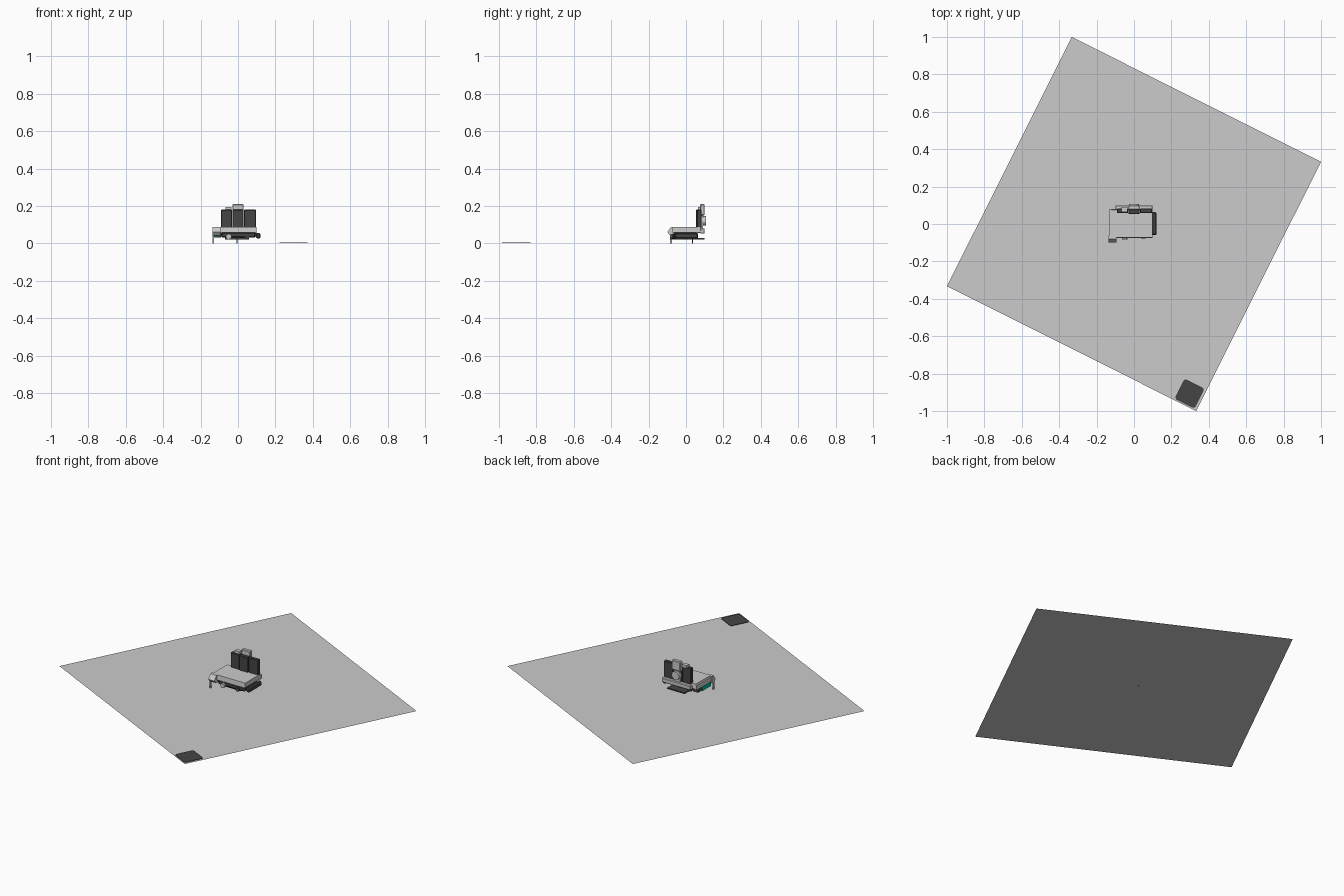
import bpy, bmesh, math

if "Cube" in bpy.data.objects:
    bpy.data.objects.remove(bpy.data.objects["Cube"])

def material(name, c):
    m = bpy.data.materials.new(name)
    m.diffuse_color = (*c, 1)
    m.use_nodes = True
    m.node_tree.nodes["Principled BSDF"].inputs["Base Color"].default_value = m.diffuse_color
    return m

DARK = material("dark_grey", (0.06, 0.06, 0.06))
TEAL = material("teal", (0.0, 0.5, 0.36))

def finish(name, bm, mat=None, bevel=0):
    bmesh.ops.recalc_face_normals(bm, faces=bm.faces)
    me = bpy.data.meshes.new(name)
    bm.to_mesh(me)
    bm.free()
    o = bpy.data.objects.new(name, me)
    bpy.context.collection.objects.link(o)
    if mat:
        me.materials.append(mat)
    if bevel:
        b = o.modifiers.new("bevel", 'BEVEL')
        b.width = bevel
        b.segments = 1
    return o

def box(name, x, y, z, mat=None, bevel=0):
    bm = bmesh.new()
    bmesh.ops.create_cube(bm, size=1)
    for v in bm.verts:
        for i, (a, b) in enumerate((x, y, z)):
            v.co[i] = a if v.co[i] < 0 else b
    return finish(name, bm, mat, bevel)

def prism(name, pts, a, b, axis, mat=None):
    """Extrude a 2D profile along axis from a to b."""
    bm = bmesh.new()
    def place(p, t):
        q = list(p)
        q.insert(axis, t)
        return bm.verts.new(q)
    lo = [place(p, a) for p in pts]
    hi = [place(p, b) for p in pts]
    bm.faces.new(lo)
    bm.faces.new(hi)
    n = len(pts)
    for i in range(n):
        j = (i + 1) % n
        bm.faces.new((lo[i], lo[j], hi[j], hi[i]))
    return finish(name, bm, mat)

def circle(cx, cy, r, n=16):
    return [(cx + r * math.cos(2 * math.pi * (i + .5) / n),
             cy + r * math.sin(2 * math.pi * (i + .5) / n)) for i in range(n)]

# Large turned floor sheet
bm = bmesh.new()
bm.faces.new([bm.verts.new((x, y, 0)) for x, y in
              ((-1, -.333), (.333, -1), (1, .333), (-.333, 1))])
finish("floor_sheet", bm)

# Rounded dark pad in the sheet's corner
h, r, pts = .06, .014, []
for k, (sx, sy) in enumerate(((1, 1), (-1, 1), (-1, -1), (1, -1))):
    for i in range(5):
        a = math.pi / 2 * (k + i / 4)
        pts.append((sx * (h - r) + r * math.cos(a), sy * (h - r) + r * math.sin(a)))
pad = prism("corner_pad", pts, .001, .004, 2, DARK)
pad.location = (.297, -.907, 0)
pad.rotation_euler.z = -math.atan(.5)

# Light deck slab with sloping nose block at front left
prism("deck", [(-.075, .058), (-.072, .088), (.075, .088), (.08, .058)], -.12, .1, 0)
prism("nose_block", [(-.1, .06), (-.08, .088), (-.062, .088), (-.062, .045), (-.085, .042)],
      -.135, -.093, 0)
box("deck_left_rim", (-.13, -.12), (-.065, .08), (.055, .085))

# Dark underbody and side bumper
box("underbody", (-.09, .095), (-.07, .06), (.03, .058), DARK, .006)
box("underbody_plate", (-.07, .06), (-.055, .055), (.02, .03), DARK)
box("left_underframe", (-.125, -.09), (-.05, .06), (.03, .055), DARK)
box("right_bumper", (.096, .12), (-.06, .065), (.026, .056), DARK, .006)
box("rear_skid", (-.06, .06), (.04, .1), (.02, .028), DARK)
prism("front_lamp", circle(-.05, .036, .015, 10), -.083, -.05, 1)
prism("front_lamp_right", circle(.05, .036, .012, 10), -.078, -.05, 1, DARK)

# Teal side strip and slim supports
box("side_strip", (-.132, -.124), (-.06, .025), (.03, .055), TEAL)
box("side_post", (-.136, -.129), (-.085, -.076), (0, .05))
prism("centre_pin", circle(-.005, .035, .003, 8), -.002, .025, 2, DARK)

# Upright back panel in three dark sections
for i, (a, b, y) in enumerate(((-.092, -.032, .058), (-.03, .03, .053), (.032, .097, .058))):
    box(f"back_panel_{i + 1}", (a, b), (y, .082), (.08, .18), DARK, .003)

# Rear fittings: post, disc, lower box and top clips
box("rear_post", (-.03, .03), (.075, .1), (.15, .21), None, .004)
box("rear_spine", (-.022, .022), (.08, .092), (.08, .155))
prism("rear_disc", circle(0, .12, .026), .08, .106, 1)
box("rear_box", (-.1, .1), (.076, .1), (.052, .08), None, .004)
box("top_clip", (-.068, -.036), (.065, .09), (.178, .195))
